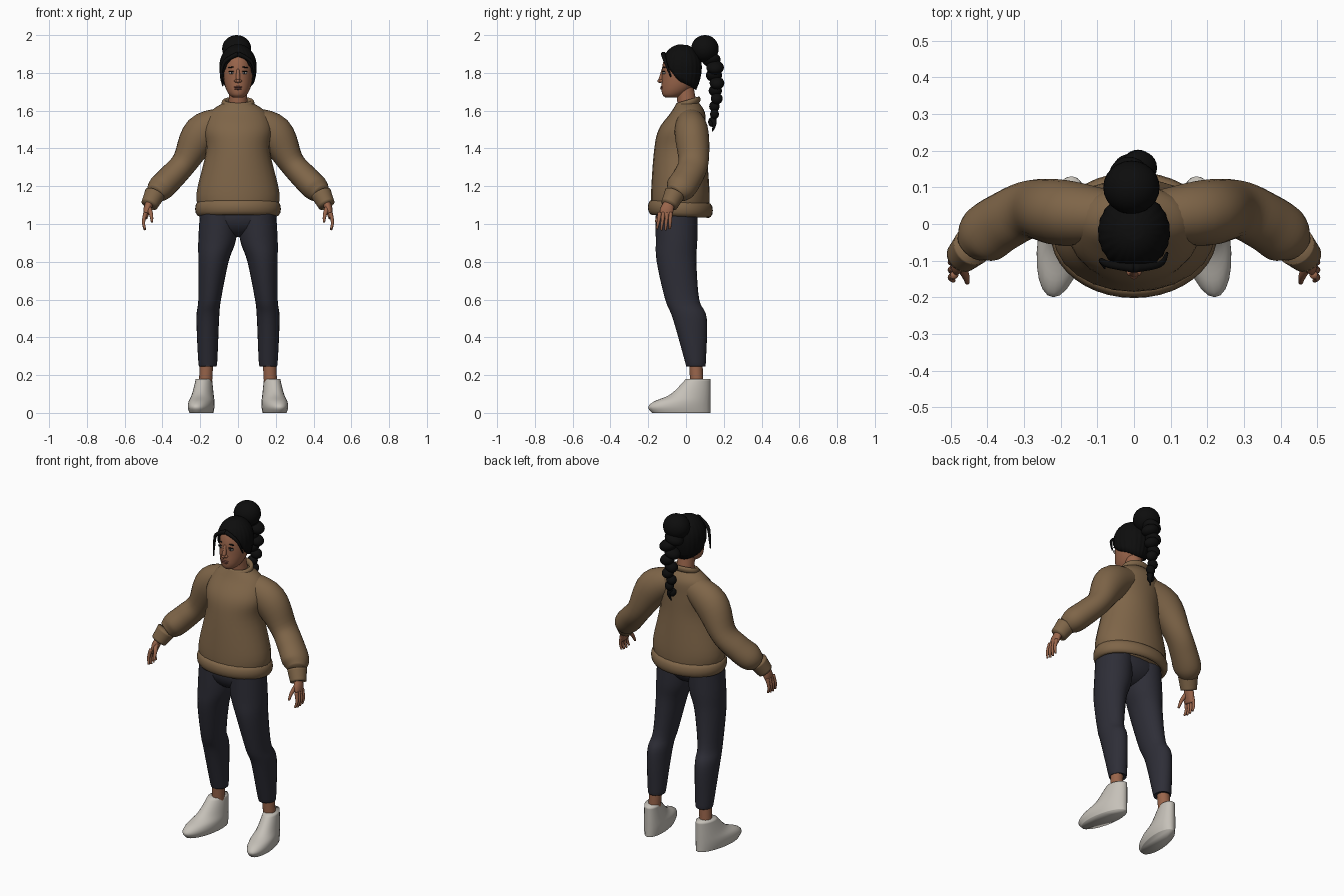
import bpy, bmesh, math
from mathutils import Vector, Matrix

if "Cube" in bpy.data.objects:
    bpy.data.objects.remove(bpy.data.objects["Cube"])

TURN = 2 * math.pi


def material(name, red, green, blue):
    mat = bpy.data.materials.new(name)
    mat.use_nodes = True
    colour = (red, green, blue, 1)
    mat.diffuse_color = colour
    shader = mat.node_tree.nodes["Principled BSDF"]
    shader.inputs["Base Color"].default_value = colour
    shader.inputs["Roughness"].default_value = .8
    return mat


SKIN = material("warm brown skin", .32, .13, .07)
LIPS = material("rose brown lips", .22, .08, .06)
HAIR = material("black hair", .004, .004, .004)
WOOL = material("tan knit", .21, .13, .065)
DENIM = material("dark navy cloth", .027, .027, .038)
LEATHER = material("off white leather", .56, .53, .48)
EYE_WHITE = material("eye white", .5, .45, .4)
IRIS = material("dark iris", .01, .01, .01)


def finish(bm, name, mat):
    bmesh.ops.recalc_face_normals(bm, faces=bm.faces)
    for face in bm.faces:
        face.smooth = True
    mesh = bpy.data.meshes.new(name)
    bm.to_mesh(mesh)
    bm.free()
    mesh.materials.append(mat)
    part = bpy.data.objects.new(name, mesh)
    bpy.context.collection.objects.link(part)
    return part


def bridge(bm, loops):
    """Join neighbouring vertex loops with quads."""
    for lower, upper in zip(loops, loops[1:]):
        for k in range(len(lower)):
            bm.faces.new((lower[k - 1], lower[k], upper[k], upper[k - 1]))


def smooth_path(rings, steps=5):
    """Pass a smooth curve through rings of (x, y, z, width, depth)."""
    rings = [Vector(ring) for ring in rings]
    rings = [rings[0]] + rings + [rings[-1]]
    for a, b, c, d in zip(rings, rings[1:], rings[2:], rings[3:]):
        for step in range(steps):
            t = step / steps
            bend = a * 2 - b * 5 + c * 4 - d
            twist = (b - c) * 3 + d - a
            yield b + (c - a + (bend + twist * t) * t) * (t / 2)
    yield rings[-1]


def loft(name, rings, mat, side=1, along=False, toe_out=0):
    """Skin elliptical rings; along=True turns them to follow the path."""
    bm = bmesh.new()
    rings = list(smooth_path(rings))
    centres = [Vector(ring[:3]) for ring in rings]
    loops, segments, last = [], 24, len(rings) - 1
    for i, ring in enumerate(rings):
        across, deep = Vector((1, 0, 0)), Vector((0, 1, 0))
        if along:
            heading = (centres[min(i + 1, last)] - centres[max(i - 1, 0)]).normalized()
            across = heading.cross(deep).normalized()
            deep = across.cross(heading)
        loop = []
        for k in range(segments):
            angle = TURN * k / segments
            point = centres[i] + across * math.cos(angle) * ring[3] + deep * math.sin(angle) * ring[4]
            point.x = side * (point.x - toe_out * point.y)
            loop.append(bm.verts.new(point))
        loops.append(loop)
    bridge(bm, loops)
    bm.faces.new(loops[0])
    bm.faces.new(loops[-1])
    return finish(bm, name, mat)


def tube(name, points, start, end, mat, side=1):
    """Round tube whose radius runs evenly from start to end."""
    rings = []
    for i, point in enumerate(points):
        radius = start + (end - start) * i / (len(points) - 1)
        rings.append((*point, radius, radius))
    return loft(name, rings, mat, side, along=True)


def band(name, y, z, width, depth, thick, tall, slope, mat):
    """Rolled knit band around the body, sloping from front to back."""
    bm = bmesh.new()
    loops, around, section = [], 40, 12
    for j in range(section):
        angle = TURN * j / section
        out, up = thick * math.cos(angle), tall * math.sin(angle)
        loop = []
        for k in range(around):
            turn = TURN * k / around
            back = (depth + out) * math.sin(turn)
            loop.append(bm.verts.new(((width + out) * math.cos(turn), y + back, z + up + slope * back)))
        loops.append(loop)
    bridge(bm, loops + loops[:1])
    return finish(bm, name, mat)


def ball(name, place, size, mat, tilt=0):
    bm = bmesh.new()
    bmesh.ops.create_uvsphere(bm, u_segments=24, v_segments=16, radius=1)
    pose = Matrix.Translation(place) @ Matrix.Rotation(tilt, 4, "Y") @ Matrix.Diagonal((*size, 1))
    bmesh.ops.transform(bm, matrix=pose, verts=bm.verts)
    return finish(bm, name, mat)


# Sweater body, hem and collar
loft("sweater_body", [
    (0, -.03, 1.06, .2, .15), (0, -.03, 1.16, .22, .155), (0, -.03, 1.38, .17, .14),
    (0, -.02, 1.5, .18, .125), (0, .01, 1.59, .15, .09), (0, .01, 1.64, .08, .06)], WOOL)
band("sweater_hem", -.03, 1.08, .205, .15, .022, .04, -.05, WOOL)
band("sweater_collar", .01, 1.64, .075, .055, .012, .018, .3, WOOL)

# Trouser seat shared by both legs
ball("trouser_seat", (0, -.05, 1.04), (.2, .11, .11), DENIM)

for side, label in ((1, "left"), (-1, "right")):
    # Puffed sleeve and its cuff
    loft(label + "_sleeve", [
        (.06, .02, 1.55, .07, .07), (.19, .03, 1.48, .1, .09), (.28, .04, 1.33, .07, .08),
        (.35, .01, 1.25, .07, .08), (.41, -.03, 1.19, .07, .08), (.44, -.06, 1.16, .05, .05)],
        WOOL, side, along=True)
    tube(label + "_cuff", [(.44, -.06, 1.16), (.47, -.09, 1.1)], .055, .045, WOOL, side)

    # Tapered leg, bare ankle
    loft(label + "_trouser_leg", [
        (.1, -.05, 1.08, .1, .11), (.11, -.05, .92, .1, .11), (.13, -.05, .8, .08, .105),
        (.15, -.02, .6, .06, .09), (.16, .02, .5, .06, .09), (.16, .05, .27, .05, .055),
        (.16, .05, .25, .04, .05)], DENIM, side)
    tube(label + "_ankle", [(.165, .05, .3), (.175, .06, .1)], .036, .034, SKIN, side)

    # Shoe: outlines share a heel while the toe retreats with height
    heel = .13
    outlines = ((0, -.18, .06), (.03, -.2, .066), (.06, -.17, .065), (.1, -.08, .055), (.18, 0, .042))
    loft(label + "_shoe", [
        (.19, (heel + toe) / 2, height, width, (heel - toe) / 2)
        for height, toe, width in outlines], LEATHER, side, toe_out=.15)

    # Hand with fanned fingers
    loft(label + "_palm", [
        (.46, -.08, 1.13, .02, .02), (.48, -.1, 1.08, .02, .035), (.49, -.11, 1.03, .01, .03)],
        SKIN, side, along=True)
    for finger in range(4):
        fan = finger - 1.5
        reach = .975 + .006 * abs(fan)
        knuckle = -.11 + .019 * fan
        tip = -.12 + .023 * fan
        tube(f"{label}_finger_{finger + 1}", [
            (.49, knuckle, 1.06), (.5, (knuckle + tip) / 2, 1.01), (.493, tip, reach - .01)],
            .011, .006, SKIN, side)
    tube(label + "_thumb", [(.475, -.11, 1.09), (.46, -.14, 1.05), (.455, -.16, 1.01)],
         .015, .006, SKIN, side)

    # Eye, brow and nostril
    eye_x = side * .034
    ball(label + "_eye", (eye_x, -.115, 1.8), (.015, .01, .007), EYE_WHITE)
    ball(label + "_iris", (eye_x, -.121, 1.8), (.006, .005, .006), IRIS)
    ball(label + "_lash_line", (eye_x, -.117, 1.808), (.017, .01, .003), HAIR, side * .08)
    ball(label + "_brow", (eye_x, -.115, 1.83), (.02, .008, .003), HAIR, side * .12)
    ball(label + "_nostril", (side * .012, -.13, 1.757), (.009, .011, .008), SKIN)

# Neck, and a head that narrows forward into the chin
tube("neck", [(0, .01, 1.6), (0, -.01, 1.75)], .052, .045, SKIN)
head_rings = []
for step in range(1, 12):
    angle = math.pi * step / 12
    drop, girth = math.cos(angle), math.sin(angle) ** .8
    head_rings.append((0, -.03 - .05 * max(drop, 0) ** 2, 1.8 - .135 * drop, .078 * girth, .098 * girth))
loft("head", head_rings, SKIN)

# Nose and lips
tube("nose_bridge", [(0, -.12, 1.82), (0, -.135, 1.76)], .008, .012, SKIN)
ball("nose_tip", (0, -.137, 1.757), (.012, .014, .01), SKIN)
ball("upper_lip", (0, -.125, 1.725), (.023, .012, .005), LIPS)
ball("lower_lip", (0, -.124, 1.716), (.02, .013, .006), LIPS)


# Hair cap: rows run from the crown to a hairline that is high in front
def hair_point(turn, t):
    ahead = math.cos(turn)
    edge = 1.75 + (.145 * ahead ** 1.5 if ahead > 0 else .04 * ahead)
    z = 1.95 - (1.95 - edge) * t * t
    rise = (z - 1.835) / .117
    girth = math.sqrt(1 - rise * rise) if rise > 0 else 1 - rise * rise / 4
    girth *= 1 + .016 * t * math.sin(turn * 22)
    return Vector((.098 * girth * math.sin(turn), -.022 - .105 * girth * ahead, z))


bm = bmesh.new()
columns, rows = 96, 14
cap_loops = [[bm.verts.new(hair_point(TURN * c / columns, r / rows)) for c in range(columns)]
             for r in range(1, rows + 1)]
bridge(bm, cap_loops)
bm.faces.new(cap_loops[0])
cap = finish(bm, "hair_cap", HAIR)
shell = cap.modifiers.new("thickness", "SOLIDIFY")
shell.thickness, shell.offset = .012, -1

# Loose strands framing the face
tube("right_strand", [(0, -.12, 1.9), (-.07, -.11, 1.86), (-.09, -.1, 1.79), (-.08, -.12, 1.73)],
     .013, .003, HAIR)
tube("left_strand", [(0, -.12, 1.9), (.07, -.11, 1.86), (.09, -.08, 1.78)], .013, .004, HAIR)

# High bun and hanging wavy tail
ball("hair_bun", (-.007, .1, 1.928), (.077, .073, .072), HAIR)
lobes = 9
for lobe in range(lobes):
    fall = lobe / (lobes - 1)
    swing = 1 if lobe % 2 else -1
    size = .056 - .034 * fall
    sway = swing * size / 4
    ball(f"tail_lobe_{lobe + 1}", (sway, .14 + .02 * math.sin(fall * math.pi) + sway / 2, 1.87 - .33 * fall),
         (size, size * .9, .036 - .01 * fall), HAIR, swing * .35)
tube("tail_tip", [(0, .14, 1.56), (.01, .15, 1.53), (0, .14, 1.49)], .02, .003, HAIR)
